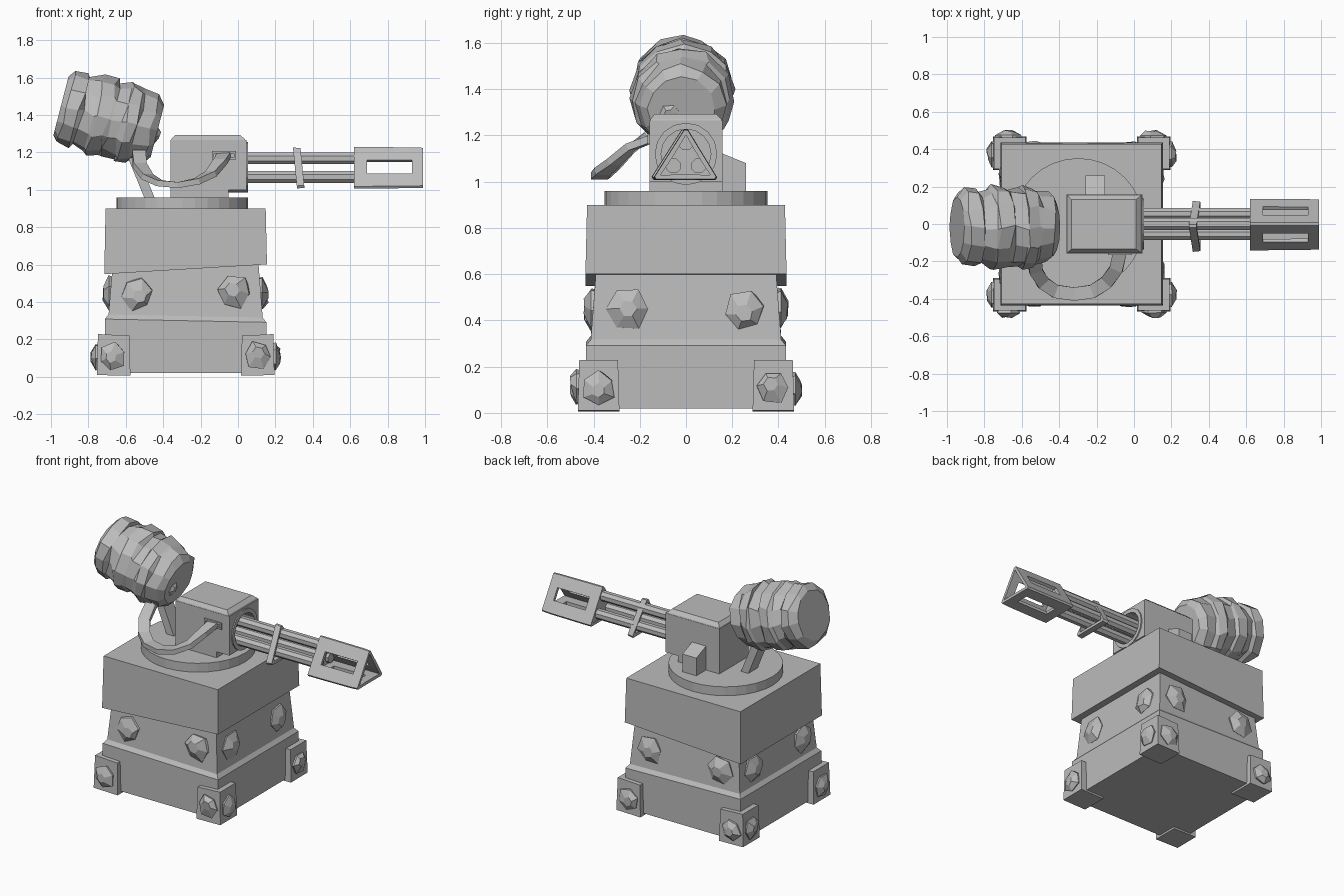
import bpy, bmesh, math, random
from mathutils import Vector, Matrix

if "Cube" in bpy.data.objects:
    bpy.data.objects.remove(bpy.data.objects["Cube"])

random.seed(4)
grey = bpy.data.materials.new("plain grey")
grey.diffuse_color = (0.5, 0.5, 0.5, 1)
grey.use_nodes = True
grey.node_tree.nodes["Principled BSDF"].inputs["Base Color"].default_value = grey.diffuse_color
CX = -0.28  # centre of the pedestal


def finish(name, bm, fix=True):
    if fix:
        bmesh.ops.recalc_face_normals(bm, faces=bm.faces)
    me = bpy.data.meshes.new(name)
    bm.to_mesh(me)
    bm.free()
    me.materials.append(grey)
    ob = bpy.data.objects.new(name, me)
    bpy.context.collection.objects.link(ob)
    return ob


def loft(name, rings, caps=True, closed=False):
    """Skin a list of equal-length point rings."""
    bm = bmesh.new()
    vs = [[bm.verts.new(p) for p in r] for r in rings]
    n = len(vs[0])
    pairs = list(zip(vs, vs[1:])) + ([(vs[-1], vs[0])] if closed else [])
    for a, b in pairs:
        for i in range(n):
            j = (i + 1) % n
            bm.faces.new((a[i], a[j], b[j], b[i]))
    if caps and not closed:
        bm.faces.new(vs[0][::-1])
        bm.faces.new(vs[-1])
    return finish(name, bm)


def rect(x0, x1, y0, y1, z, tilt=0.0):
    return [(x, y, z + tilt * (x - CX)) for x, y in ((x0, y0), (x1, y0), (x1, y1), (x0, y1))]


def square(h, z, tilt=0.0):
    return rect(CX - h, CX + h, -h, h, z, tilt)


def box(name, x0, x1, y0, y1, z0, z1):
    return loft(name, [rect(x0, x1, y0, y1, z0), rect(x0, x1, y0, y1, z1)])


def circle_x(x, r, n, cy, cz, phase=0.0):
    return [(x, cy + r * math.cos(2 * math.pi * i / n + phase),
             cz + r * math.sin(2 * math.pi * i / n + phase)) for i in range(n)]


def rock(name, pos, normal, r, h):
    """Jagged stud: rough hexagon rising to an off-centre ridge."""
    rot = Vector(normal).to_track_quat('Z', 'Y').to_matrix()
    ph = random.random() * 6
    dx, dy = random.uniform(-.25, .25) * r, random.uniform(-.25, .25) * r
    rings = []
    for k, z, o in ((0.95, -0.02, 0), (1.0, h * 0.35, .3), (0.42, h, 1)):
        ring = []
        for i in range(6):
            a = ph + i * math.pi / 3
            q = r * k * random.uniform(.85, 1.08)
            v = Vector((q * math.cos(a) + dx * o, q * math.sin(a) + dy * o,
                        z * random.uniform(.8, 1.1)))
            ring.append(Vector(pos) + rot @ v)
        rings.append(ring)
    return loft(name, rings)


# pedestal: plinth with sloped ledge and waist, then the heavy top block
loft("pedestal", [square(.432, .02), square(.432, .30, -.02), square(.412, .325, -.02), square(.39, .60)])
loft("pedestal_top_block", [square(.435, .575, .06), square(.428, .90)])

# corner feet and studs on all sides
for sx in (-1, 1):
    for sy in (-1, 1):
        fx, fy = CX + sx * .385, sy * .378
        w = .09
        loft("corner_foot", [rect(fx - w, fx + w, fy - w, fy + w, 0.0, .02 * sx + .0),
                             rect(fx - w * .93, fx + w * .93, fy - w * .93, fy + w * .93, .205, .05 * sx)])
        rock("foot_stud", (fx, fy + sy * .085, .11), (0, sy, 0), .075, .036)
        rock("foot_stud", (fx + sx * .085, fy, .11), (sx, 0, 0), .075, .036)
        rock("waist_stud", (CX + sx * .265, sy * .395, .45), (0, sy, 0), .092, .045)
        rock("waist_stud", (CX + sx * .395, sy * .255, .45), (sx, 0, 0), .092, .045)

# turntable disc
bm = bmesh.new()
bmesh.ops.create_cone(bm, cap_ends=True, segments=32, radius1=.352, radius2=.352, depth=.07,
                      matrix=Matrix.Translation((-.298, 0, .925)))
finish("turntable", bm)

# gun housing: notched side profile, recessed bore, stepped lid
profile = [(-.36, .95), (-.05, .95), (-.05, 1.0), (.045, 1.0), (.045, 1.265), (-.36, 1.265)]
housing = loft("gun_housing", [[(x, y, z) for x, z in profile] for y in (-.157, .157)])
bore = loft("bore_cutter", [circle_x(-.045, .108, 16, 0, 1.12), circle_x(.1, .108, 16, 0, 1.12)])
bore.hide_render = True
bore.hide_viewport = True
cut = housing.modifiers.new("bore", 'BOOLEAN')
cut.operation = 'DIFFERENCE'
cut.object = bore
cut.solver = 'EXACT'
loft("housing_lid", [rect(-.36, .042, -.157, .157, 1.26), rect(-.355, .035, -.152, .152, 1.272),
                     rect(-.335, .012, -.135, .13, 1.293)])
loft("bore_collar", [circle_x(x, r, 16, 0, 1.12) for x, r in
                     ((-.05, .135), (.053, .135), (.053, .108), (-.05, .108))], closed=True)
# slanted box on the back of the housing
loft("rear_box", [[(x, y, z) for y, z in ((.15, .95), (.26, .95), (.26, 1.08), (.15, 1.125))]
                  for x in (-.26, -.155)])
# hose socket: four thin bars
for x0, x1, z0, z1 in ((-.14, -.01, 1.195, 1.207), (-.14, -.01, 1.163, 1.172),
                       (-.14, -.128, 1.163, 1.207), (-.022, -.01, 1.163, 1.207)):
    box("hose_socket", x0, x1, -.166, -.15, z0, z1)

# three gun tubes around a core
for y, z in ((0, 1.168), (-.055, 1.068), (.055, 1.068)):
    loft("gun_tube", [circle_x(x, .034, 8, y, z, math.pi / 8) for x in (-.04, .66)])


# blunt triangle section used by the clamp and the muzzle
def tri(x, s, cut=.06, dy=0.0, lean=0.0):
    pts = [Vector((0, .125)), Vector((-.148, -.108)), Vector((.142, -.108))]
    out = []
    for i in range(3):
        for q in (pts[i - 1], pts[(i + 1) % 3]):
            p = pts[i].lerp(q, cut) * s
            out.append((x + lean * p.y, p.x + dy, 1.115 + p.y))
    return out


loft("tube_clamp", [tri(x, s, .06, -.01, -.1) for x, s in ((.305, 1), (.345, .97), (.345, .78), (.305, .78))],
     closed=True)

# muzzle: hollow triangular cage with a slot in each side
bm = bmesh.new()
xs = [.62, .69, .93, .99]
sections = [tri(x, s, .05) for x, s in zip(xs, (1, 1, .985, .965))]
for side in range(3):
    i, j = side * 2 + 1, (side * 2 + 2) % 6
    cols = [[Vector(s[i]).lerp(Vector(s[j]), t) for t in (0, .33, .67, 1)] for s in sections]
    for a in range(3):
        for b in range(3):
            if (a, b) != (1, 1):
                bm.faces.new([bm.verts.new(p) for p in
                              (cols[a][b], cols[a + 1][b], cols[a + 1][b + 1], cols[a][b + 1])])
    # blunt corner strip between neighbouring sides
    for a in range(3):
        p, q = sections[a], sections[a + 1]
        k = side * 2
        bm.faces.new([bm.verts.new(v) for v in (p[k], q[k], q[k + 1], p[k + 1])])
bmesh.ops.remove_doubles(bm, verts=bm.verts, dist=.0005)
bmesh.ops.recalc_face_normals(bm, faces=bm.faces)
# make sure the walls face outward so they thicken inward
f = max(bm.faces, key=lambda f: -f.calc_center_median().z)
if f.normal.z > 0:
    bmesh.ops.reverse_faces(bm, faces=bm.faces)
muzzle = finish("muzzle_cage", bm, fix=False)
sol = muzzle.modifiers.new("walls", 'SOLIDIFY')
sol.thickness = .02
sol.offset = -1
loft("muzzle_back_plate", [tri(.622, .97), tri(.64, .97)])

# keg: rough banded drum on a tilted axis
axis = Vector((.968, 0, -.25)).normalized()
up = Vector((-axis.z, 0, axis.x))
mid = Vector((-.69, -.018, 1.382))
rings = []
for s, r in ((-.265, .155), (-.235, .198), (-.165, .203), (-.15, .188), (-.09, .205), (-.075, .215),
             (-.005, .213), (.01, .198), (.075, .21), (.09, .218), (.15, .207), (.165, .19),
             (.235, .182), (.268, .14)):
    ring = []
    for i in range(12):
        a = 2 * math.pi * (i + random.uniform(-.14, .14)) / 12
        q = r * random.uniform(.96, 1.06)
        d = s + random.uniform(-.012, .012) * (abs(s) < .26)
        ring.append(mid + axis * d + Vector((0, 1.03, 0)) * q * math.cos(a) + up * q * math.sin(a))
    rings.append(ring)
loft("keg", rings)
rock("keg_plug", mid + axis * .262 + up * -.03 + Vector((0, -.05, 0)), axis, .05, .025)

# keg support strut
loft("keg_strut", [rect(-.50, -.445, -.05, .05, .955), rect(-.60, -.545, -.05, .05, 1.20)])

# feed hose: flat strip swept along a curving path
path = [Vector(p) for p in ((-.53, -.17, 1.20), (-.525, -.25, 1.13), (-.485, -.315, 1.07), (-.42, -.36, 1.035),
                            (-.32, -.375, 1.025), (-.22, -.36, 1.045), (-.145, -.31, 1.085),
                            (-.095, -.24, 1.15), (-.075, -.15, 1.185))]
rings = []
for i, p in enumerate(path):
    t = (path[min(i + 1, len(path) - 1)] - path[max(i - 1, 0)]).normalized()
    wide = t.cross(Vector((0, 0, 1))).normalized()
    thick = wide.cross(t)
    rings.append([p + wide * a * .036 + thick * b * .016 for a, b in ((-1, -1), (1, -1), (1, 1), (-1, 1))])
loft("feed_hose", rings)
